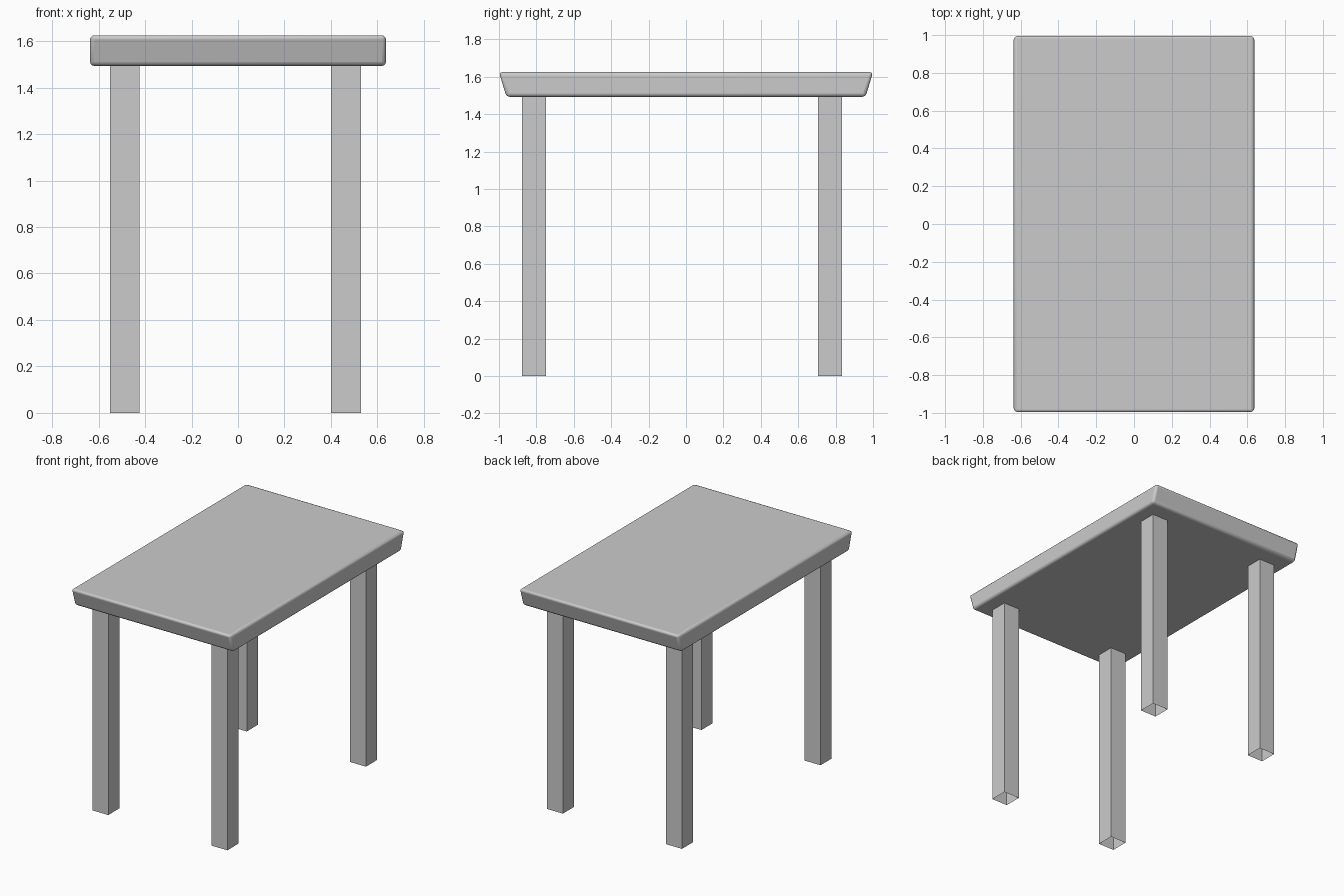
import bpy
import bmesh

cube = bpy.data.objects.get("Cube")
if cube:
    bpy.data.objects.remove(cube, do_unlink=True)

grey = bpy.data.materials.new("plain grey")
grey.use_nodes = True
colour = (0.6, 0.6, 0.6, 1)
grey.diffuse_color = colour
grey.node_tree.nodes["Principled BSDF"].inputs["Base Color"].default_value = colour


def make_object(name, bm):
    mesh = bpy.data.meshes.new(name)
    bm.to_mesh(mesh)
    bm.free()
    mesh.materials.append(grey)
    obj = bpy.data.objects.new(name, mesh)
    bpy.context.collection.objects.link(obj)
    return obj


def box(low, high):
    bm = bmesh.new()
    bmesh.ops.create_cube(bm, size=1)
    for v in bm.verts:
        for i in range(3):
            v.co[i] = high[i] if v.co[i] > 0 else low[i]
    return bm


TOP, UNDERSIDE = 1.625, 1.493

# Table top: the short ends slope inward towards the underside
bm = box((-0.637, -1, UNDERSIDE), (0.637, 1, TOP))
for v in bm.verts:
    if v.co.z < TOP - 0.01:
        v.co.y *= 0.96
table_top = make_object("table_top", bm)
bevel = table_top.modifiers.new("soft edges", "BEVEL")
bevel.width = 0.018
bevel.segments = 3
bevel.limit_method = "NONE"
bpy.context.view_layer.objects.active = table_top
table_top.select_set(True)
bpy.ops.object.shade_smooth_by_angle(angle=0.7)

# Legs: square tubes, open at the foot
LEG = 0.128
for side, x in (("right", -0.552), ("left", 0.401)):
    for end, y in (("front", -0.877), ("back", 0.706)):
        bm = box((x, y, 0), (x + LEG, y + LEG, UNDERSIDE + 0.005))
        foot = [f for f in bm.faces if f.normal.z < -0.5]
        bmesh.ops.delete(bm, geom=foot, context="FACES_ONLY")
        make_object(f"{end}_{side}_leg", bm)
